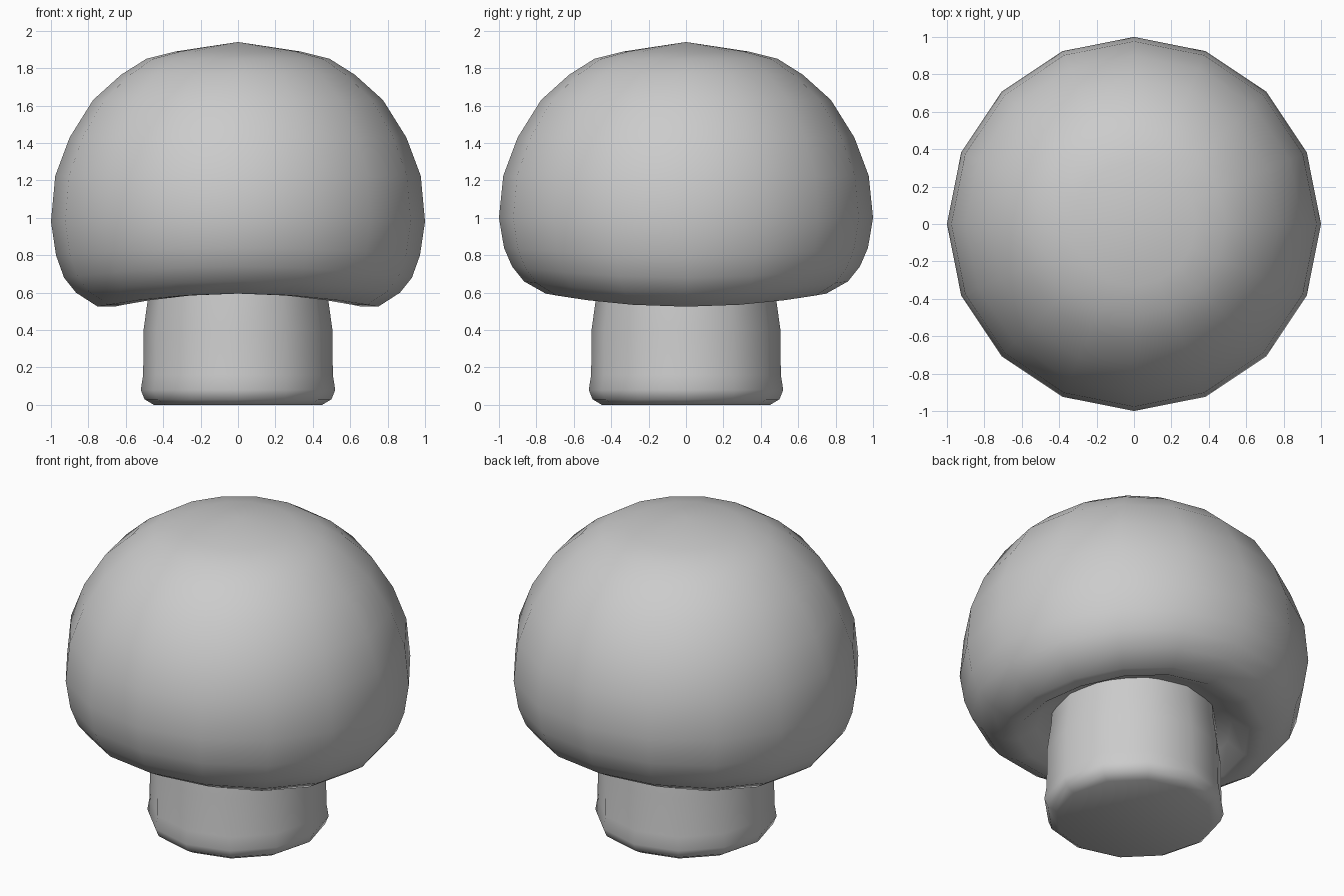
import bpy
import bmesh
from math import sin, cos, pi

if "Cube" in bpy.data.objects:
    bpy.data.objects.remove(bpy.data.objects["Cube"])

grey = bpy.data.materials.new("plain_grey")
grey.use_nodes = True
colour = (0.6, 0.6, 0.6, 1)
grey.diffuse_color = colour
grey.node_tree.nodes["Principled BSDF"].inputs["Base Color"].default_value = colour


def lathe(name, profile, sides):
    """Spin (radius, height, sag) rings; sag lowers the x sides and lifts the y sides."""
    bm = bmesh.new()
    rings = []
    for r, z, sag in profile:
        if r == 0:
            rings.append([bm.verts.new((0, 0, z))] * sides)
            continue
        angles = [2 * pi * i / sides for i in range(sides)]
        rings.append([bm.verts.new((r * cos(a), r * sin(a), z - sag * cos(2 * a)))
                      for a in angles])
    for low, high in zip(rings, rings[1:]):
        for i in range(sides):
            j = (i + 1) % sides
            corners = [low[i], low[j], high[j], high[i]]
            bm.faces.new(list(dict.fromkeys(corners)))
    # Close open ends with flat discs
    if profile[0][0]:
        bm.faces.new(rings[0][::-1])
    if profile[-1][0]:
        bm.faces.new(rings[-1])
    bmesh.ops.recalc_face_normals(bm, faces=bm.faces)
    mesh = bpy.data.meshes.new(name)
    bm.to_mesh(mesh)
    bm.free()
    mesh.materials.append(grey)
    obj = bpy.data.objects.new(name, mesh)
    bpy.context.collection.objects.link(obj)
    bpy.ops.object.select_all(action="DESELECT")
    obj.select_set(True)
    bpy.context.view_layer.objects.active = obj
    bpy.ops.object.shade_smooth_by_angle(angle=pi / 4)
    return obj


# Stem with a slightly flared, rounded foot
lathe("stem", [(0.45, 0, 0), (0.50, 0.03, 0), (0.52, 0.08, 0), (0.507, 0.16, 0),
               (0.505, 0.4, 0), (0.48, 0.58, 0), (0.47, 0.75, 0)], 12)

# Domed cap with a hollow underside and a gently waving rim
lathe("cap", [(0, 0.70, 0), (0.42, 0.68, 0), (0.56, 0.62, 0.02), (0.66, 0.56, 0.035),
              (0.75, 0.56, 0.035), (0.866, 0.63, 0.03), (0.93, 0.71, 0.03),
              (0.973, 0.82, 0.02), (1.0, 0.99, 0.01), (0.977, 1.225, 0),
              (0.90, 1.43, 0), (0.775, 1.63, 0), (0.625, 1.765, 0),
              (0.49, 1.85, 0), (0.33, 1.89, 0), (0, 1.94, 0)], 16)
